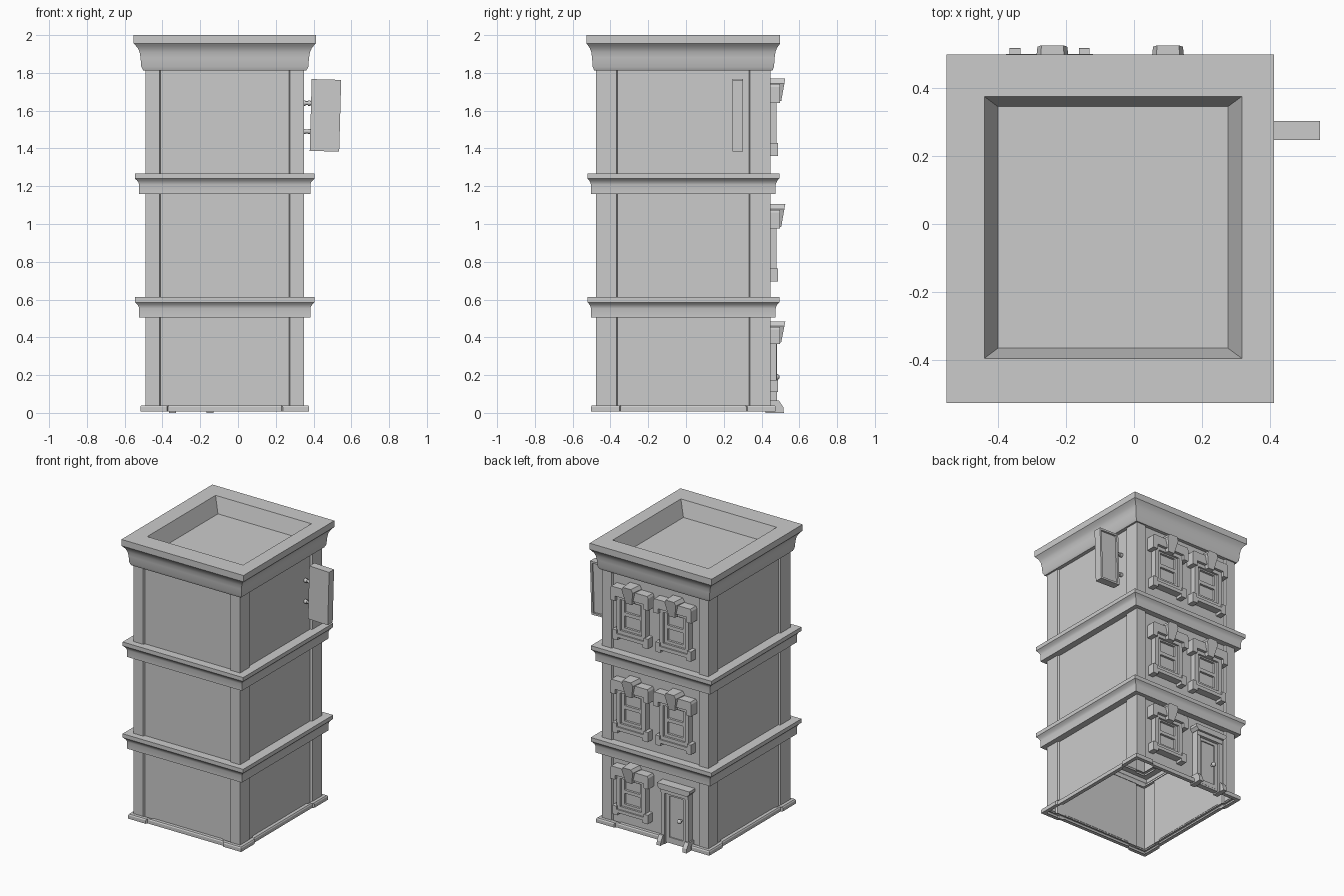
import bpy, bmesh, math
from mathutils import Matrix, Vector

if "Cube" in bpy.data.objects:
    bpy.data.objects.remove(bpy.data.objects["Cube"])

CX, CY, HX, HY = -0.07, -0.014, 0.42, 0.462   # wall footprint


def finish(name, bm, recalc=True, smooth=False):
    if recalc:
        bmesh.ops.recalc_face_normals(bm, faces=bm.faces)
    me = bpy.data.meshes.new(name)
    bm.to_mesh(me)
    bm.free()
    ob = bpy.data.objects.new(name, me)
    bpy.context.collection.objects.link(ob)
    if smooth:
        bpy.ops.object.select_all(action='DESELECT')
        ob.select_set(True)
        bpy.context.view_layer.objects.active = ob
        bpy.ops.object.shade_smooth_by_angle(angle=math.radians(35))
    return ob


def loft(name, rings, cap=False, smooth=False):
    """Skin a stack of closed counter-clockwise rings."""
    bm = bmesh.new()
    vs = [[bm.verts.new(p) for p in r] for r in rings]
    n = len(vs[0])
    for a, b in zip(vs, vs[1:]):
        for i in range(n):
            j = (i + 1) % n
            bm.faces.new((a[i], a[j], b[j], b[i]))
    if cap:
        bm.faces.new(vs[-1])
    return finish(name, bm, False, smooth)


def rect(off, z):
    x, y = HX + off, HY + off * 0.82
    return [(CX + sx * x, CY + sy * y, z) for sx, sy in ((-1, -1), (1, -1), (1, 1), (-1, 1))]


def footprint(off, z, px, py, r):
    """Rectangle whose sides step back by r between the corner pilasters."""
    x, y = HX + off, HY + off
    s = 0.006
    q = [(x, y), (x - px, y), (x - px - s, y - r)]
    p = [(x - r, y - py - s), (x, y - py)]
    quarter = p + q
    pts = quarter + [(-a, b) for a, b in reversed(quarter)]
    pts += [(-a, -b) for a, b in pts]
    return [(CX + a, CY + b, z) for a, b in pts]


def box(bm, x0, x1, y0, y1, z0, z1):
    m = Matrix.Translation(((x0 + x1) / 2, (y0 + y1) / 2, (z0 + z1) / 2))
    bmesh.ops.create_cube(bm, size=1, matrix=m @ Matrix.Diagonal((x1 - x0, y1 - y0, z1 - z0, 1)))


def prism(bm, half, y0, y1, lean=0.0, taper=1.0):
    """Extrude a mirrored x-z outline along y; lean pushes the top forward."""
    pts = half + [(-x, z) for x, z in reversed(half)]
    zlo = min(z for _, z in pts)
    a = [bm.verts.new((x, y0, z)) for x, z in pts]
    b = [bm.verts.new((x * taper, y1 + lean * (z - zlo), z)) for x, z in pts]
    n = len(pts)
    for i in range(n):
        j = (i + 1) % n
        bm.faces.new((a[i], a[j], b[j], b[i]))
    bm.faces.new(a)
    bm.faces.new(b)


def frame(bm, xo, xi, y0, y1, z0, z1, t):
    """Rectangular border with an opening of half width xi."""
    for s in (-1, 1):
        box(bm, min(s * xo, s * xi), max(s * xo, s * xi), y0, y1, z0, z1)
    box(bm, -xi, xi, y0, y1, z0, z0 + t)
    box(bm, -xi, xi, y0, y1, z1 - t, z1)


# Storey walls with corner pilasters (hollow shells)
for i, (z0, z1) in enumerate(((0.03, 0.51), (0.60, 1.165), (1.26, 1.82))):
    loft(f"storey_wall_{i + 1}", [footprint(0, z, 0.075, 0.108, 0.014) for z in (z0, z1)])

# Plinth
loft("plinth", [footprint(o, z, 0.14, 0.15, 0.012)
                for o, z in ((0, 0.008), (0.027, 0.008), (0.027, 0.032), (0.022, 0.04), (-0.004, 0.04))])

# Belt courses
BELT = [(-0.02, 0), (0.033, 0), (0.033, 0.048), (0.037, 0.06), (0.045, 0.071),
        (0.056, 0.08), (0.056, 0.108), (-0.02, 0.108)]
for i, z in enumerate((0.505, 1.16)):
    loft(f"belt_course_{i + 1}", [rect(o, z + h) for o, h in BELT], smooth=True)

# Roof cornice, parapet and sunken roof
CORNICE = [(-0.02, 1.813), (0.012, 1.813), (0.022, 1.832), (0.026, 1.88), (0.031, 1.91),
           (0.04, 1.93), (0.052, 1.945), (0.062, 1.955), (0.062, 2.0)]
rings = [rect(o, z) for o, z in CORNICE]
for x0, x1, y0, y1, z in ((-0.44, 0.317, -0.395, 0.375, 2.0), (-0.40, 0.276, -0.365, 0.345, 1.89)):
    rings.append([(x0, y0, z), (x1, y0, z), (x1, y1, z), (x0, y1, z)])
loft("roof_cornice", rings, cap=True, smooth=True)


# Windows on the back wall
def window(name, cx, z0, sz):
    bm = bmesh.new()
    # surround
    frame(bm, 0.115, 0.085, 0.42, 0.478, 0.03, 0.33, 0.04)
    # sashes and glass
    frame(bm, 0.085, 0.062, 0.42, 0.464, 0.07, 0.30, 0.02)
    box(bm, -0.062, 0.062, 0.42, 0.464, 0.175, 0.20)
    box(bm, -0.08, 0.08, 0.42, 0.448, 0.08, 0.29)
    # eared lintel
    prism(bm, [(0.112, 0.315), (0.112, 0.28), (0.15, 0.28), (0.15, 0.365), (0.142, 0.38)], 0.42, 0.498)
    # keystone
    prism(bm, [(0.03, 0.29), (0.055, 0.385), (0.04, 0.41)], 0.42, 0.504, lean=0.18, taper=0.8)
    # sill with end blocks
    prism(bm, [(0.10, 0.02), (0.10, 0.0), (0.14, 0.0), (0.14, 0.07), (0.108, 0.07), (0.108, 0.045)],
          0.42, 0.488)
    bm.transform(Matrix.Translation((cx, 0, z0)) @ Matrix.Diagonal((1, 1, sz, 1)))
    finish(name, bm)


for i, (cx, z0, sz) in enumerate(((0.10, 0.11, 0.91), (0.10, 0.695, 1), (-0.24, 0.695, 1),
                                  (0.10, 1.36, 1), (-0.24, 1.36, 1))):
    window(f"window_{i + 1}", cx, z0, sz)

# Door with jambs, hood and feet
DX = -0.248
bm = bmesh.new()
box(bm, -0.085, 0.085, 0.42, 0.456, 0.012, 0.38)
frame(bm, 0.08, 0.055, 0.42, 0.464, 0.02, 0.375, 0.03)
for s in (-1, 1):
    xs = sorted((s * 0.08, s * 0.108))
    box(bm, xs[0], xs[1], 0.42, 0.482, 0.0, 0.40)
    xs = sorted((s * 0.086, s * 0.1175))
    # feet with a sloped top
    pts = [(0.42, 0), (0.518, 0), (0.515, 0.03), (0.492, 0.065), (0.42, 0.065)]
    a = [bm.verts.new((xs[0], y, z)) for y, z in pts]
    b = [bm.verts.new((xs[1], y, z)) for y, z in pts]
    for k in range(5):
        bm.faces.new((a[k], a[(k + 1) % 5], b[(k + 1) % 5], b[k]))
    bm.faces.new(a)
    bm.faces.new(b)
box(bm, -0.108, 0.108, 0.42, 0.485, 0.365, 0.405)
prism(bm, [(0.11, 0.395), (0.128, 0.415), (0.128, 0.435)], 0.42, 0.50)
bm.transform(Matrix.Translation((DX, 0, 0)))
finish("door", bm)

bm = bmesh.new()
bmesh.ops.create_uvsphere(bm, u_segments=12, v_segments=8, radius=0.016,
                          matrix=Matrix.Translation((DX - 0.035, 0.48, 0.19)))
bmesh.ops.create_cone(bm, cap_ends=True, segments=12, radius1=0.008, radius2=0.008, depth=0.03,
                      matrix=Matrix.Translation((DX - 0.035, 0.463, 0.19)) @ Matrix.Rotation(math.pi / 2, 4, 'X'))
finish("door_knob", bm, smooth=True)

# Hanging sign board, framed on its rear face
bm = bmesh.new()
box(bm, -0.078, 0.078, -0.028, 0.014, -0.19, 0.19)
frame(bm, 0.078, 0.064, 0.01, 0.028, -0.19, 0.19, 0.014)
bm.transform(Matrix.Translation((0.463, 0.275, 1.575)) @ Matrix.Rotation(0.028, 4, 'Y'))
finish("sign_board", bm)

# Sign brackets
for i, z in enumerate((1.49, 1.64)):
    bm = bmesh.new()
    for x, r, d in ((0.365, 0.010, 0.07), (0.377, 0.014, 0.012), (0.345, 0.014, 0.025)):
        bmesh.ops.create_cone(bm, cap_ends=True, segments=12, radius1=r, radius2=r, depth=d,
                              matrix=Matrix.Translation((x, 0.275, z)) @ Matrix.Rotation(math.pi / 2, 4, 'Y'))
    finish(f"sign_bracket_{i + 1}", bm, smooth=True)
